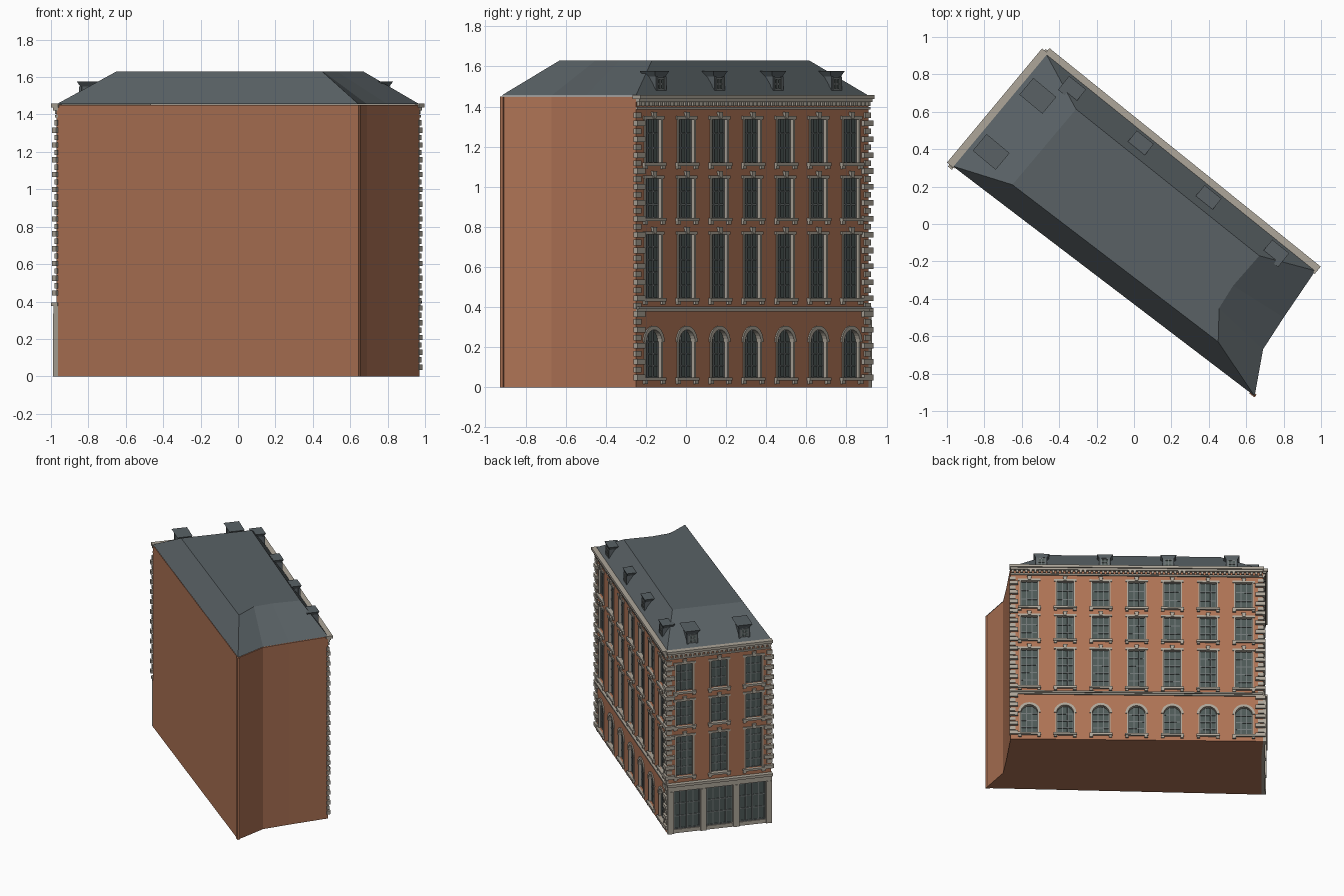
import bpy, bmesh
from math import sin, cos, pi
from mathutils import Vector

if "Cube" in bpy.data.objects:
    bpy.data.objects.remove(bpy.data.objects["Cube"])

COLORS = {"brick": (0.42, 0.17, 0.09, 1), "slate": (0.10, 0.12, 0.13, 1),
          "stone": (0.42, 0.38, 0.32, 1), "glass": (0.075, 0.10, 0.095, 1),
          "bars": (0.16, 0.18, 0.18, 1)}
MATS = {}
for key, col in COLORS.items():
    MATS[key] = bpy.data.materials.new(key)
    MATS[key].diffuse_color = col

PARTS = {}


def part(name, mat):
    if name not in PARTS:
        PARTS[name] = (bmesh.new(), mat)
    return PARTS[name][0]


def loft(bm, low, high, caps=True):
    a = [bm.verts.new(p) for p in low]
    b = [bm.verts.new(p) for p in high]
    n = len(a)
    for i in range(n):
        bm.faces.new((a[i], a[(i + 1) % n], b[(i + 1) % n], b[i]))
    bm.faces.new(b)
    if caps:
        bm.faces.new(a[::-1])


class Facade:
    """Local frame of a wall: u along it, z up, d outward."""

    def __init__(self, start, end, outward):
        self.o = Vector((*start, 0))
        self.u = Vector((*end, 0)) - self.o
        self.length = self.u.length
        self.u.normalize()
        self.n = Vector((-self.u.y, self.u.x, 0)) * outward

    def at(self, u, z, d):
        return self.o + self.u * u + self.n * d + Vector((0, 0, z))

    def prism(self, bm, pts, d0, d1):
        loft(bm, [self.at(u, z, d0) for u, z in pts], [self.at(u, z, d1) for u, z in pts])

    def box(self, bm, u0, u1, z0, z1, d0, d1):
        self.prism(bm, [(u0, z0), (u1, z0), (u1, z1), (u0, z1)], d0, d1)


A, B, C, D = (-0.97, 0.31), (-0.47, 0.91), (0.97, -0.25), (0.645, -0.92)
long_wall = Facade(B, C, 1)
short_wall = Facade(A, B, 1)

# building body and roof, with the concave end wall
foot = [A, D, (0.69, -0.67), (0.80, -0.50), C, B]
crown = [(-0.65, 0.21), (0.45, -0.63), (0.455, -0.45), (0.53, -0.33), (0.67, -0.17), (-0.31, 0.614)]
loft(part("brick_walls", "brick"), [(*p, 0) for p in foot], [(*p, 1.45) for p in foot])
loft(part("slate_roof", "slate"), [(*p, 1.455) for p in foot], [(*p, 1.63) for p in crown])

stone = part("window_surrounds", "stone")
glass = part("window_panes", "glass")
bars = part("glazing_bars", "bars")
cutter = part("window_cutter", "brick")
W = 0.07  # half window width


def glazing(f, u, z0, z1, half, cols, rows, d):
    for i in range(cols + 1):
        x = u - half + 2 * half * i / cols
        f.box(bars, x - 0.004, x + 0.004, z0, z1, d, d + 0.008)
    for i in range(rows + 1):
        z = z0 + (z1 - z0) * i / rows
        f.box(bars, u - half, u + half, z - 0.004, z + 0.004, d, d + 0.006)


def sill(f, u, z):
    f.box(stone, u - W - 0.015, u + W + 0.015, z - 0.016, z, -0.02, 0.018)
    for s in (-1, 1):
        f.box(stone, u + s * W - 0.012, u + s * W + 0.012, z - 0.032, z - 0.016, -0.01, 0.013)


def jambs(f, u, z0, z1):
    for s in (-1, 1):
        f.box(stone, u + s * (W - 0.004) - 0.006, u + s * (W - 0.004) + 0.006, z0, z1, -0.022, 0.005)


def sash_window(f, u, z0, z1, rows):
    f.box(cutter, u - W, u + W, z0, z1, -0.025, 0.05)
    f.box(glass, u - W, u + W, z0, z1, -0.03, -0.02)
    glazing(f, u, z0, z1, W - 0.01, 3, rows, -0.021)
    jambs(f, u, z0, z1)
    sill(f, u, z0)
    f.box(stone, u - W - 0.012, u + W + 0.012, z1 - 0.004, z1 + 0.012, -0.02, 0.008)
    f.prism(stone, [(u - 0.01, z1), (u + 0.01, z1), (u + 0.016, z1 + 0.034), (u - 0.016, z1 + 0.034)], -0.01, 0.014)


def arched_window(f, u, z0, spring):
    def arc(r):
        return [(u + r * cos(pi * i / 12), spring + r * sin(pi * i / 12)) for i in range(13)]
    outline = [(u - W, z0), (u + W, z0)] + arc(W)
    f.prism(cutter, outline, -0.025, 0.05)
    f.prism(glass, outline, -0.03, -0.02)
    glazing(f, u, z0, spring, W - 0.01, 3, 3, -0.021)
    for s in (-1, 1):
        f.box(bars, u + s * 0.02 - 0.004, u + s * 0.02 + 0.004, spring, spring + 0.063, -0.021, -0.013)
    jambs(f, u, z0, spring)
    inner, outer = arc(W - 0.008), arc(W + 0.012)
    f.prism(stone, outer + inner[::-1], -0.022, 0.008)
    sill(f, u, z0)


# windows
for f, columns in ((long_wall, [0.14 + 0.262 * i for i in range(7)]), (short_wall, [0.13, 0.39, 0.65])):
    for u in columns:
        sash_window(f, u, 0.445, 0.765, 5)
        sash_window(f, u, 0.845, 1.045, 3)
        sash_window(f, u, 1.12, 1.34, 3)
        if f is long_wall:
            arched_window(f, u, 0.05, 0.225)

# cornice with dentils
cornice = part("cornice", "stone")
for f in (long_wall, short_wall):
    L = f.length
    f.box(cornice, 0, L, 1.385, 1.397, -0.01, 0.012)
    f.box(cornice, 0, L, 1.422, 1.438, -0.01, 0.024)
    f.box(cornice, -0.005, L + 0.008, 1.438, 1.458, -0.015, 0.035)
    count = int(L / 0.033)
    for i in range(count):
        u = (i + 0.5) * L / count
        f.box(cornice, u - 0.009, u + 0.009, 1.402, 1.422, -0.01, 0.018)

# string course
course = part("string_course", "stone")
long_wall.box(course, 0, long_wall.length, 0.378, 0.39, -0.01, 0.01)
long_wall.box(course, 0, long_wall.length, 0.39, 0.402, -0.01, 0.02)

# corner quoins, alternating long and short
quoins = part("corner_quoins", "stone")
for f in (long_wall, short_wall):
    L = f.length
    for i in range(34):
        z = 0.035 + 0.0396 * i
        if f is short_wall and z < 0.4:
            continue
        w, d = (0.055, 0.018) if i % 2 == 0 else (0.035, 0.008)
        f.box(quoins, -d, w, z, z + 0.028, -0.01, d)
        f.box(quoins, L - w, L + 0.008, z, z + 0.028, -0.01, d)

# shop front on the short wall
shop = part("shop_front", "stone")
L = short_wall.length
short_wall.box(shop, 0, L, 0.335, 0.375, -0.01, 0.022)
short_wall.box(shop, -0.005, L + 0.005, 0.375, 0.395, -0.01, 0.034)
short_wall.box(shop, 0, L, 0, 0.03, -0.01, 0.016)
for i in range(4):
    u = 0.022 + i * (L - 0.044) / 3
    short_wall.box(shop, u - 0.022, u + 0.022, 0, 0.335, -0.01, 0.026)
shop_glass = part("shop_panes", "glass")
short_wall.box(shop_glass, 0.01, L - 0.01, 0.03, 0.335, -0.01, 0.004)
for i in range(3):
    u = 0.022 + (i + 0.5) * (L - 0.044) / 3
    glazing(short_wall, u, 0.034, 0.331, 0.095, 4, 3, 0.003)


# dormers: cheeks, flat flared cap and glazed front
def dormer(f, u, front, back):
    body = part("dormer_bodies", "slate")
    cap = part("dormer_caps", "slate")
    f.box(body, u - 0.038, u + 0.038, 1.455, 1.555, -back, -front - 0.012)
    f.box(glass, u - 0.026, u + 0.026, 1.485, 1.54, -front - 0.02, -front - 0.009)
    glazing(f, u, 1.485, 1.54, 0.026, 2, 2, -front - 0.01)
    loft(cap,
         [f.at(u + a, 1.55, -d) for a, d in ((-.04, front + .01), (.04, front + .01), (.04, back), (-.04, back))],
         [f.at(u + a, 1.577, -d) for a, d in ((-.058, front), (.058, front), (.058, back + .01), (-.058, back + .01))])
    for s in (-1, 1):
        f.box(body, u + s * 0.034 - 0.008, u + s * 0.034 + 0.008, 1.46, 1.55, -front - 0.02, -front - 0.004)


for i in range(4):
    dormer(long_wall, 0.228 + 0.465 * i, 0.015, 0.10)
for u in (0.19, 0.58):
    dormer(short_wall, u, 0.03, 0.18)

# slim brick pier at the plain front corner
pier = Facade(A, D, -1)
pier.box(part("corner_pier", "brick"), pier.length - 0.03, pier.length + 0.004, 0, 1.45, -0.012, 0.006)

# turn every part into an object
objs = {}
for name, (bm, mat) in PARTS.items():
    bmesh.ops.recalc_face_normals(bm, faces=bm.faces[:])
    me = bpy.data.meshes.new(name)
    bm.to_mesh(me)
    bm.free()
    me.materials.append(MATS[mat])
    objs[name] = bpy.data.objects.new(name, me)
    bpy.context.collection.objects.link(objs[name])

# cut the window recesses
walls, cut = objs["brick_walls"], objs["window_cutter"]
cut.hide_render = True
mod = walls.modifiers.new("recesses", "BOOLEAN")
mod.operation, mod.solver, mod.object = "DIFFERENCE", "EXACT", cut
bpy.context.view_layer.objects.active = walls
bpy.ops.object.modifier_apply(modifier=mod.name)
bpy.data.objects.remove(cut)

for m in bpy.data.materials:
    if m.users and not m.is_grease_pencil:
        m.use_nodes = True
        m.node_tree.nodes["Principled BSDF"].inputs["Base Color"].default_value = m.diffuse_color
